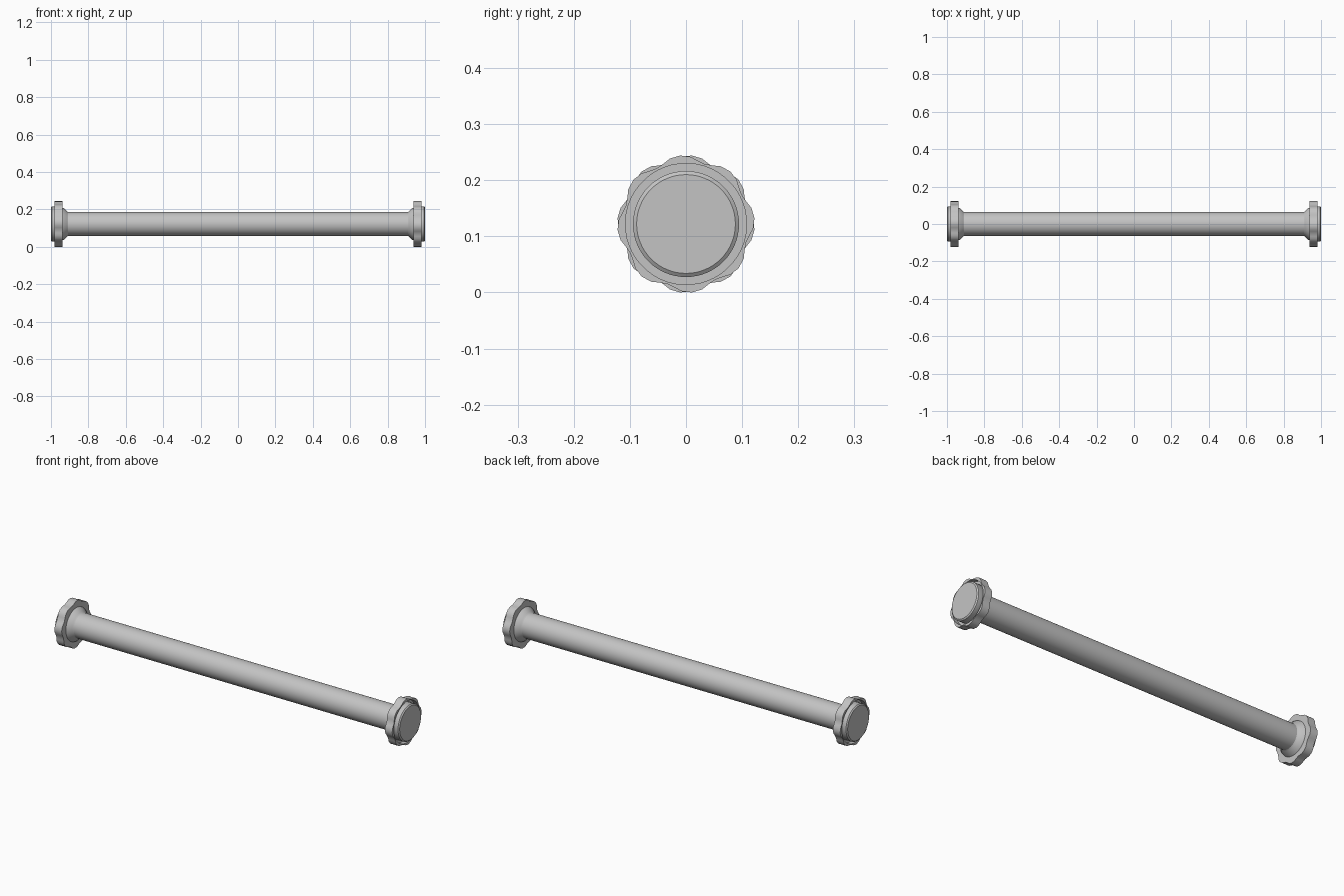
import bpy, bmesh
from math import sin, cos, pi, radians

cube = bpy.data.objects.get("Cube")
if cube:
    bpy.data.objects.remove(cube, do_unlink=True)

AXIS_Z = 0.122
metal = bpy.data.materials.new("light_grey_metal")
metal.use_nodes = True
GREY = (0.55, 0.55, 0.55, 1)
metal.diffuse_color = GREY
metal.node_tree.nodes["Principled BSDF"].inputs["Base Color"].default_value = GREY


def add_object(name, rings, close_ends, loop, smooth):
    """Skin a list of (x, outline) rings, where an outline is a list of (angle, radius)."""
    bm = bmesh.new()
    loops = [[bm.verts.new((x, r * cos(a), r * sin(a))) for a, r in outline]
             for x, outline in rings]
    pairs = list(zip(loops, loops[1:]))
    if loop:
        pairs.append((loops[-1], loops[0]))
    for low, high in pairs:
        for i in range(len(low)):
            j = (i + 1) % len(low)
            bm.faces.new((low[i], low[j], high[j], high[i]))
    if close_ends:
        bm.faces.new(loops[0])
        bm.faces.new(loops[-1])
    bmesh.ops.recalc_face_normals(bm, faces=bm.faces)
    mesh = bpy.data.meshes.new(name)
    bm.to_mesh(mesh)
    bm.free()
    mesh.materials.append(metal)
    obj = bpy.data.objects.new(name, mesh)
    bpy.context.collection.objects.link(obj)
    obj.location.z = AXIS_Z
    bpy.ops.object.select_all(action='DESELECT')
    obj.select_set(True)
    bpy.context.view_layer.objects.active = obj
    if smooth:
        bpy.ops.object.shade_smooth_by_angle(angle=radians(30))
    return obj


def circle(radius, angles):
    return [(a, radius) for a in angles]


ROUND = [2 * pi * i / 64 for i in range(64)]

# Long straight pipe
add_object("pipe", [(x, circle(0.064, ROUND)) for x in (-0.93, 0.93)], True, False, True)

# Scalloped nut outline: eight lobes with shallow hollows between
LOBES, PHASE = 8, 5
LOBE = [(-22.5, 0.112), (-15, 0.115), (-9, 0.120), (0, 0.1225), (9, 0.120), (15, 0.115)]
scallop = [(radians(PHASE + 360 / LOBES * k + d), r) for k in range(LOBES) for d, r in LOBE]
nut_angles = [a for a, r in scallop]

# The same fitting on each end, turned half way round
for side, turn in (("left", 0), ("right", pi)):
    collar = add_object(side + "_end_fitting", [(x, circle(r, ROUND)) for x, r in (
        (0.908, 0.064), (0.915, 0.068), (0.932, 0.085), (0.945, 0.089),
        (0.955, 0.0945), (0.995, 0.0945), (1.0, 0.088))], True, False, True)
    nut = add_object(side + "_scalloped_nut", [
        (0.938, circle(0.086, nut_angles)), (0.938, scallop), (0.98, scallop),
        (0.98, circle(0.108, nut_angles)), (0.957, circle(0.108, nut_angles)),
        (0.957, circle(0.086, nut_angles))], False, True, True)
    for part in (collar, nut):
        part.rotation_euler.z = turn
